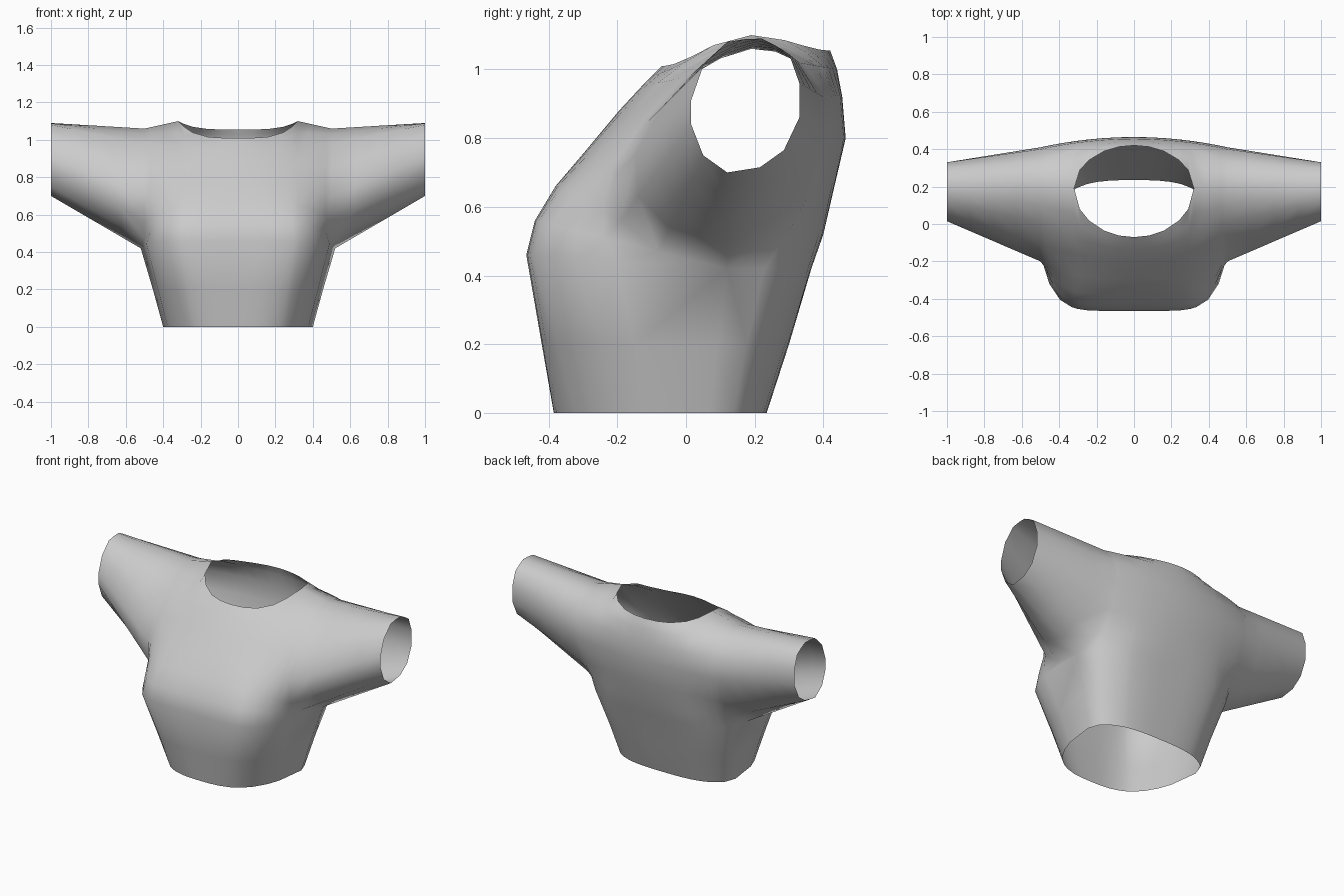
import bpy, bmesh
from math import sqrt
from mathutils import Vector

cube = bpy.data.objects.get("Cube")
if cube:
    bpy.data.objects.remove(cube)

mat = bpy.data.materials.new("light grey cloth")
mat.use_nodes = True
GREY = (0.6, 0.6, 0.6, 1)
mat.diffuse_color = GREY
mat.node_tree.nodes["Principled BSDF"].inputs["Base Color"].default_value = GREY

# Column positions from the centre line (0) to the side seam (1)
COLS = [0, .16, .32, .48, .58, .64, .76, .87, .94, 1]
NECK = 0.32

# Rows, hem to shoulder: z centre, z side, y centre, y side, half width,
# curve power, corner roundness
FRONT = [(0, 0, -.385, .07, .4, 3, .5), (.2, .2, -.42, .09, .455, 4, .5),
         (.46, .42, -.465, .12, .52, 6, .5), (.56, .47, -.44, -.08, .5, 6, .7),
         (.66, .56, -.38, -.19, .5, 5, 1), (.76, .7, -.295, -.2, .5, 3, 1),
         (.88, .85, -.195, -.11, .5, 2, 1), (.95, .98, -.13, .01, .5, 2, 1)]
BACK = [(0, 0, .235, .07, .4, 3, .5), (.2, .2, .3, .09, .455, 3, .5),
        (.42, .42, .365, .12, .52, 3.5, .5), (.52, .5, .4, .25, .5, 3, .8),
        (.65, .62, .43, .35, .5, 2, 1), (.8, .8, .465, .41, .5, 2, 1),
        (.92, .92, .455, .4, .5, 2, 1), (1, 1.02, .44, .33, .5, 2, 1)]

# Cuff opening (y, z) from the underarm, up the front and down the back
CUFF = [(.12, .7), (.05, .75), (.015, .84), (.015, .91), (.05, 1.01), (.12, 1.08),
        (.17, 1.088), (.22, 1.09), (.26, 1.07), (.3, 1.045), (.33, .96), (.33, .86),
        (.285, .765), (.215, .715)]

bm = bmesh.new()


def row_point(t, zc, zs, yc, ys, w, p, q):
    f = 1 - (1 - t ** p) ** q
    return Vector((t * w, yc + (ys - yc) * f, zc + (zs - zc) * f))


def top_point(t, depth, low):
    """Neck rim near the centre, shoulder seam outside it."""
    x = t * 0.5
    s = min(x / NECK, 1)
    z = low + (1.1 - low) * s ** 4
    if x > NECK:
        z -= 0.04 * (x - NECK) / (0.5 - NECK)
    return Vector((x, 0.19 + depth * sqrt(max(0, 1 - s * s)), z))


def sheet(rows, depth, low):
    """Half of a front or back panel; returns its grid of vertices."""
    points = [[row_point(t, *row) for t in COLS] for row in rows]
    top = [top_point(t, depth, low) for t in COLS]
    # Rounded row between the last one and the shoulder
    bulge = Vector((0, 0, 0.012))
    points.append([(a + b) / 2 + bulge * t for a, b, t in zip(points[-1], top, COLS)])
    points.append(top)
    grid = [[bm.verts.new(p) for p in row] for row in points]
    skin(grid, False)
    return grid


def skin(grid, closed):
    """Fill a grid of vertices with quads."""
    for a, b in zip(grid, grid[1:]):
        n = len(a)
        for i in range(n if closed else n - 1):
            j = (i + 1) % n
            bm.faces.new([a[i], a[j], b[j], b[i]])


front = sheet(FRONT, -0.26, 1.01)
back = sheet(BACK, 0.23, 1.055)

# Sleeve, lofted from the armhole to the cuff
armhole = [r[-1] for r in front[2:]] + [r[-1] for r in back[-2:2:-1]]
rings = [armhole]
for k in (.25, .5, .75, 1):
    rings.append([bm.verts.new(v.co.lerp((1, y, z), k)) for v, (y, z) in zip(armhole, CUFF)])
skin(rings, True)

# Join the seams and face everything outwards
bmesh.ops.remove_doubles(bm, verts=bm.verts, dist=0.001)
bmesh.ops.recalc_face_normals(bm, faces=bm.faces)
if sum(f.normal.y * f.calc_center_median().y for f in bm.faces) < 0:
    bmesh.ops.reverse_faces(bm, faces=bm.faces)
for f in bm.faces:
    f.smooth = True

mesh = bpy.data.meshes.new("cropped_shirt")
bm.to_mesh(mesh)
bm.free()
mesh.materials.append(mat)
shirt = bpy.data.objects.new("cropped_shirt", mesh)
bpy.context.collection.objects.link(shirt)

# Mirror the left half to the right
mirror = shirt.modifiers.new("mirror", 'MIRROR')
mirror.use_clip = True
